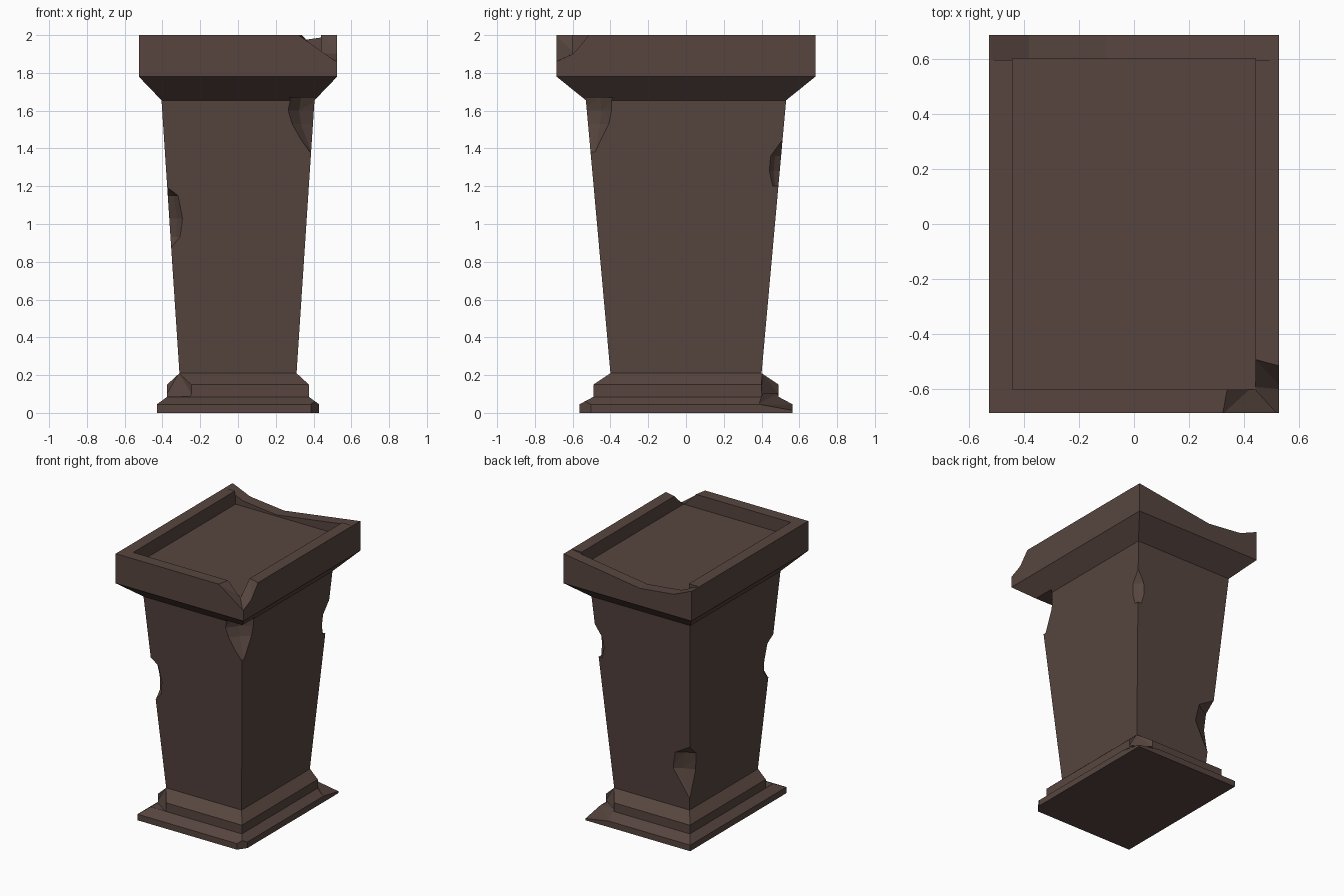
import bpy, bmesh

if "Cube" in bpy.data.objects:
    bpy.data.objects.remove(bpy.data.objects["Cube"])

stone = bpy.data.materials.new("brown_stone")
stone.diffuse_color = (0.095, 0.06, 0.05, 1)
stone.use_nodes = True
stone.node_tree.nodes["Principled BSDF"].inputs["Base Color"].default_value = stone.diffuse_color


def make_object(name, bm):
    bmesh.ops.recalc_face_normals(bm, faces=bm.faces)
    mesh = bpy.data.meshes.new(name)
    bm.to_mesh(mesh)
    bm.free()
    ob = bpy.data.objects.new(name, mesh)
    bpy.context.collection.objects.link(ob)
    mesh.materials.append(stone)
    return ob


def loft(name, rings):
    """Stack rectangular rings of (half width, half depth, height)."""
    bm = bmesh.new()
    loops = [[bm.verts.new((sx * x, sy * y, z))
              for sx, sy in ((-1, -1), (1, -1), (1, 1), (-1, 1))]
             for x, y, z in rings]
    for a, b in zip(loops, loops[1:]):
        for i in range(4):
            j = (i + 1) % 4
            bm.faces.new((a[i], a[j], b[j], b[i]))
    bm.faces.new(loops[0][::-1])
    bm.faces.new(loops[-1])
    return make_object(name, bm)


def cut_hull(points):
    """Chip the pedestal with the convex hull of some points."""
    bm = bmesh.new()
    for p in points:
        bm.verts.new(p)
    res = bmesh.ops.convex_hull(bm, input=bm.verts)
    loose = [v for v in bm.verts if not v.link_faces]
    bmesh.ops.delete(bm, geom=loose, context='VERTS')
    bmesh.ops.dissolve_limit(bm, angle_limit=0.01, verts=bm.verts, edges=bm.edges)
    cutter = make_object("chip_cutter", bm)
    cutter.hide_render = True
    mod = pedestal.modifiers.new("chip", 'BOOLEAN')
    mod.operation = 'DIFFERENCE'
    mod.solver = 'EXACT'
    mod.object = cutter
    bpy.context.view_layer.objects.active = pedestal
    bpy.ops.object.modifier_apply(modifier=mod.name)
    bpy.data.objects.remove(cutter)


def chip_shaft(sx, sy, levels):
    """Knock a hollow out of a shaft corner; levels are (z, width in x, width in y)."""
    pts = []
    for z, dx, dy in levels:
        t = (z - 0.21) / 1.445
        hx, hy = 0.31 + 0.095 * t, 0.40 + 0.13 * t
        mx, my = hx - 0.58 * dx, hy - 0.58 * dy
        ax, ay = hx - dx, hy
        bx, by = hx, hy - dy
        k = 0.4
        section = [(mx, my), (ax + k * (ax - mx), ay + k * (ay - my)),
                   (bx + k * (bx - mx), by + k * (by - my)),
                   (hx + 0.06, hy + 0.06)]
        pts += [(sx * x, sy * y, z) for x, y in section]
    cut_hull(pts)


# Whole pedestal: stepped base, flaring shaft, flange, rim and sunken tray
pedestal = loft("pedestal", [
    (0.43, 0.565, 0), (0.43, 0.565, 0.045), (0.375, 0.49, 0.085),
    (0.375, 0.49, 0.15), (0.31, 0.40, 0.21), (0.405, 0.53, 1.655),
    (0.525, 0.685, 1.78), (0.525, 0.685, 2.0), (0.44, 0.60, 2.0),
    (0.44, 0.60, 1.90)])

# Shaft corner chips
chip_shaft(1, -1, [(1.67, 0.125, 0.135), (1.60, 0.135, 0.13),
                   (1.53, 0.11, 0.11), (1.38, 0.005, 0.02)])
chip_shaft(-1, -1, [(1.19, 0.005, 0.005), (1.15, 0.055, 0.06),
                    (1.03, 0.07, 0.075), (0.93, 0.05, 0.06), (0.88, 0.004, 0.004)])
chip_shaft(1, 1, [(1.44, 0.004, 0.004), (1.36, 0.05, 0.055),
                  (1.28, 0.055, 0.055), (1.20, 0.03, 0.03)])
chip_shaft(-1, 1, [(0.70, 0.005, 0.005), (0.63, 0.12, 0.07),
                   (0.50, 0.135, 0.07), (0.31, 0.005, 0.005)])

# Broken front right rim corner
cut_hull([(0.31, -0.70, 2.01), (0.53, -0.70, 1.855), (0.54, -0.60, 1.90),
          (0.54, -0.51, 2.01), (0.43, -0.48, 2.01), (0.33, -0.59, 2.01),
          (0.43, -0.59, 1.905), (0.54, -0.70, 1.855), (0.54, -0.70, 2.01)])

# Worn back rim
cut_hull([(x, y, z) for y in (0.595, 0.70) for x, z in
          ((0.53, 2.0), (0.53, 2.02), (-0.10, 1.91), (-0.38, 1.94),
           (-0.52, 2.0), (-0.52, 2.02))])

# Broken base steps: front left and back right
for s in (-1, 1):
    cut_hull([(s * x, s * y, z) for x, y, z in (
        (0.24, 0.50, 0.086), (0.24, 0.50, 0.16), (0.312, 0.402, 0.212),
        (0.385, 0.40, 0.16), (0.385, 0.40, 0.086), (0.40, 0.52, 0.086),
        (0.40, 0.52, 0.22))])

# Sloped back right plate corner and clipped front right plate corner
cut_hull([(0.36, 0.40, 0.10), (0.44, 0.38, 0.045), (0.24, 0.48, 0.10),
          (0.22, 0.58, 0.045), (0.44, 0.575, 0.01), (0.44, 0.575, 0.10)])
cut_hull([(x, y, z) for z in (-0.02, 0.07) for x, y in
          ((0.375, -0.58), (0.44, -0.49), (0.45, -0.59))])
